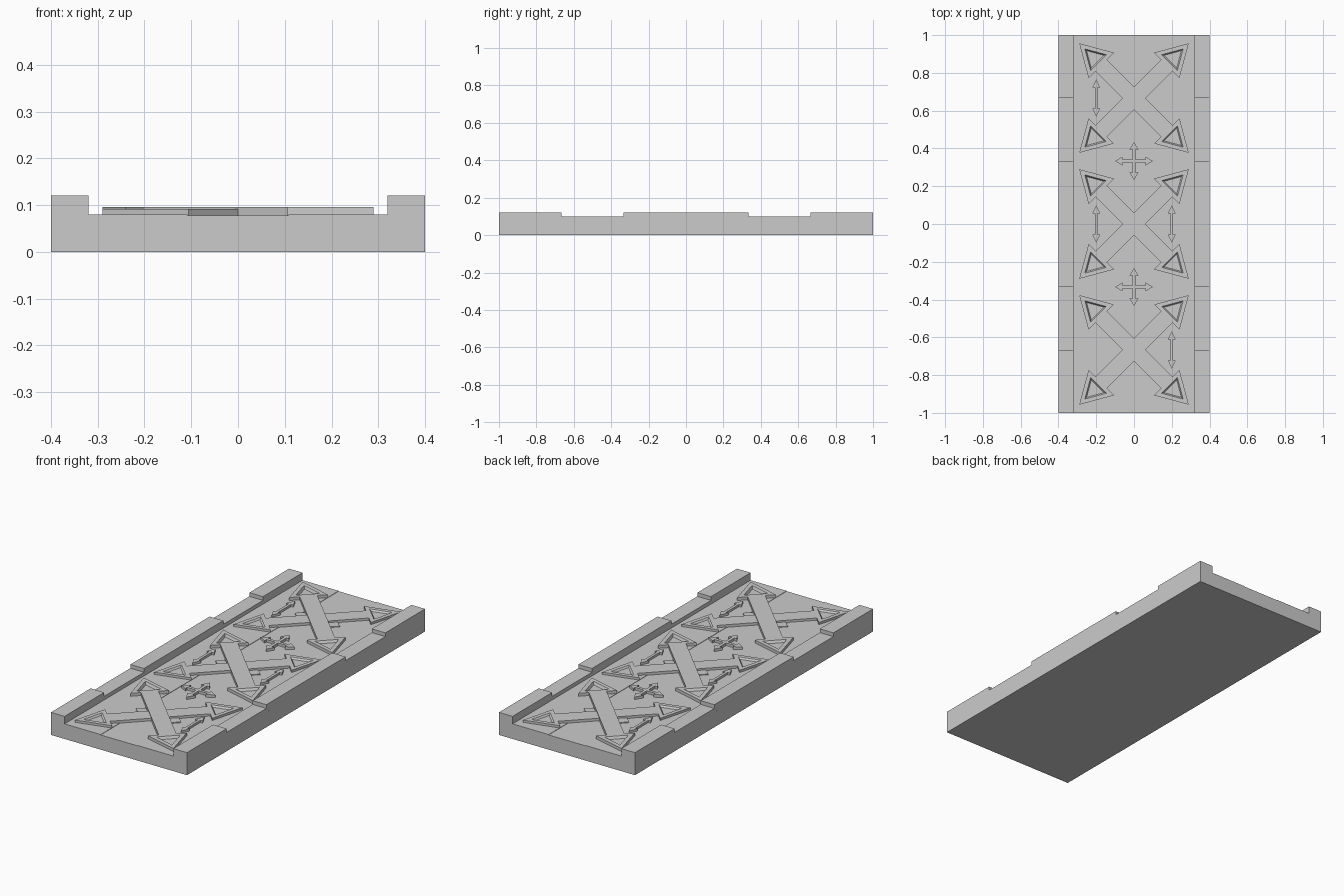
import bpy, bmesh, math
from mathutils import Matrix, Vector

cube = bpy.data.objects.get("Cube")
if cube:
    bpy.data.objects.remove(cube, do_unlink=True)

GREY = (0.6, 0.6, 0.6)
grey = bpy.data.materials.new("plain grey")
grey.use_nodes = True
grey.diffuse_color = (*GREY, 1)
grey.node_tree.nodes["Principled BSDF"].inputs["Base Color"].default_value = (*GREY, 1)

FLOOR, CHANNEL, LOW, HIGH = 0.08, 0.078, 0.10, 0.12
THIRD = 2 / 3


def finish(name, bm):
    bmesh.ops.recalc_face_normals(bm, faces=bm.faces)
    mesh = bpy.data.meshes.new(name)
    bm.to_mesh(mesh)
    bm.free()
    mesh.materials.append(grey)
    obj = bpy.data.objects.new(name, mesh)
    bpy.context.collection.objects.link(obj)
    return obj


def prism(name, outline, bottom, top, turn=0, at=(0, 0)):
    """Extrude a flat outline upwards, turned and moved into place."""
    bm = bmesh.new()
    face = bm.faces.new([bm.verts.new((x, y, bottom)) for x, y in outline])
    up = bmesh.ops.extrude_face_region(bm, geom=[face], use_keep_orig=True)["geom"]
    bmesh.ops.translate(bm, verts=[v for v in up if isinstance(v, bmesh.types.BMVert)],
                        vec=(0, 0, top - bottom))
    move = Matrix.Translation((*at, 0)) @ Matrix.Rotation(turn, 4, "Z")
    bmesh.ops.transform(bm, matrix=move, verts=bm.verts)
    return finish(name, bm)


def box(x0, x1, y0, y1):
    return [(x0, y0), (x1, y0), (x1, y1), (x0, y1)]


def pocket_triangle(name, top, turn, at):
    """Triangular arrow head with a sloped pocket in its top."""
    corners = [Vector((0.41, 0)), Vector((0.245, 0.095)), Vector((0.245, -0.095))]
    centre = sum(corners, Vector((0, 0))) / 3
    move = Matrix.Translation((*at, 0)) @ Matrix.Rotation(turn, 4, "Z")
    bm = bmesh.new()
    rings = []
    for scale, z in ((1, CHANNEL), (1, top), (0.62, top), (0.5, FLOOR + 0.003)):
        ring = [centre + (c - centre) * scale for c in corners]
        rings.append([bm.verts.new(move @ Vector((p.x, p.y, z))) for p in ring])
    for a, b in zip(rings, rings[1:]):
        for i in range(3):
            j = (i + 1) % 3
            bm.faces.new((a[i], a[j], b[j], b[i]))
    bm.faces.new(rings[0])
    bm.faces.new(rings[-1])
    return finish(name, bm)


# Slab with a shallow channel along the middle, and stepped side rails
profile = [(-0.4, 0), (0.4, 0), (0.4, FLOOR), (0.108, FLOOR), (0.108, CHANNEL),
           (-0.108, CHANNEL), (-0.108, FLOOR), (-0.4, FLOOR)]
slab = bmesh.new()
front = slab.faces.new([slab.verts.new((x, -1, z)) for x, z in profile])
ext = bmesh.ops.extrude_face_region(slab, geom=[front], use_keep_orig=True)["geom"]
bmesh.ops.translate(slab, verts=[v for v in ext if isinstance(v, bmesh.types.BMVert)], vec=(0, 2, 0))
finish("slab", slab)

for side, label in ((1, "left"), (-1, "right")):
    rail = bmesh.new()
    steps = [(-1, FLOOR), (1, FLOOR), (1, HIGH), (THIRD, HIGH), (THIRD, LOW), (THIRD / 2, LOW),
             (THIRD / 2, HIGH), (-THIRD / 2, HIGH), (-THIRD / 2, LOW), (-THIRD, LOW),
             (-THIRD, HIGH), (-1, HIGH)]
    face = rail.faces.new([rail.verts.new((side * 0.4, y, z)) for y, z in steps])
    ext = bmesh.ops.extrude_face_region(rail, geom=[face], use_keep_orig=True)["geom"]
    bmesh.ops.translate(rail, verts=[v for v in ext if isinstance(v, bmesh.types.BMVert)],
                        vec=(-side * 0.08, 0, 0))
    finish(label + "_rail", rail)

# Crossed bars with pocketed triangular ends, one bar slightly taller
for y in (-THIRD, 0, THIRD):
    for angle, top in ((45, 0.092), (135, 0.096)):
        turn = math.radians(angle)
        prism("cross_bar", box(-0.245, 0.245, -0.043, 0.043), CHANNEL, top, turn, (0, y))
        for flip in (0, math.pi):
            pocket_triangle("bar_end", top, turn + flip, (0, y))
    # Small diamonds in the side notches of each cross
    for side in (-1, 1):
        prism("small_diamond", [(-0.035, 0), (0, -0.033), (0.035, 0), (0, 0.033)],
              CHANNEL, 0.084, 0, (side * 0.097, y))

# Thin double arrows and four-way arrows
half = [(0.007, 0.055), (0.021, 0.055), (0, 0.098), (-0.021, 0.055), (-0.007, 0.055)]
double = half + [(-x, -y) for x, y in half]
for spot in ((-0.2, THIRD), (-0.2, 0), (0.2, 0), (0.2, -THIRD)):
    prism("double_arrow", double, FLOOR, 0.092, 0, spot)

arm = [(0.008, 0.008), (0.008, 0.06), (0.024, 0.06), (0, 0.1), (-0.024, 0.06), (-0.008, 0.06)]
four_way = []
for k in range(4):
    spin = Matrix.Rotation(k * math.pi / 2, 2)
    four_way += [tuple(spin @ Vector(p)) for p in arm]
for y in (-THIRD / 2, THIRD / 2):
    prism("four_way_arrow", four_way, CHANNEL, 0.092, 0, (0, y))
